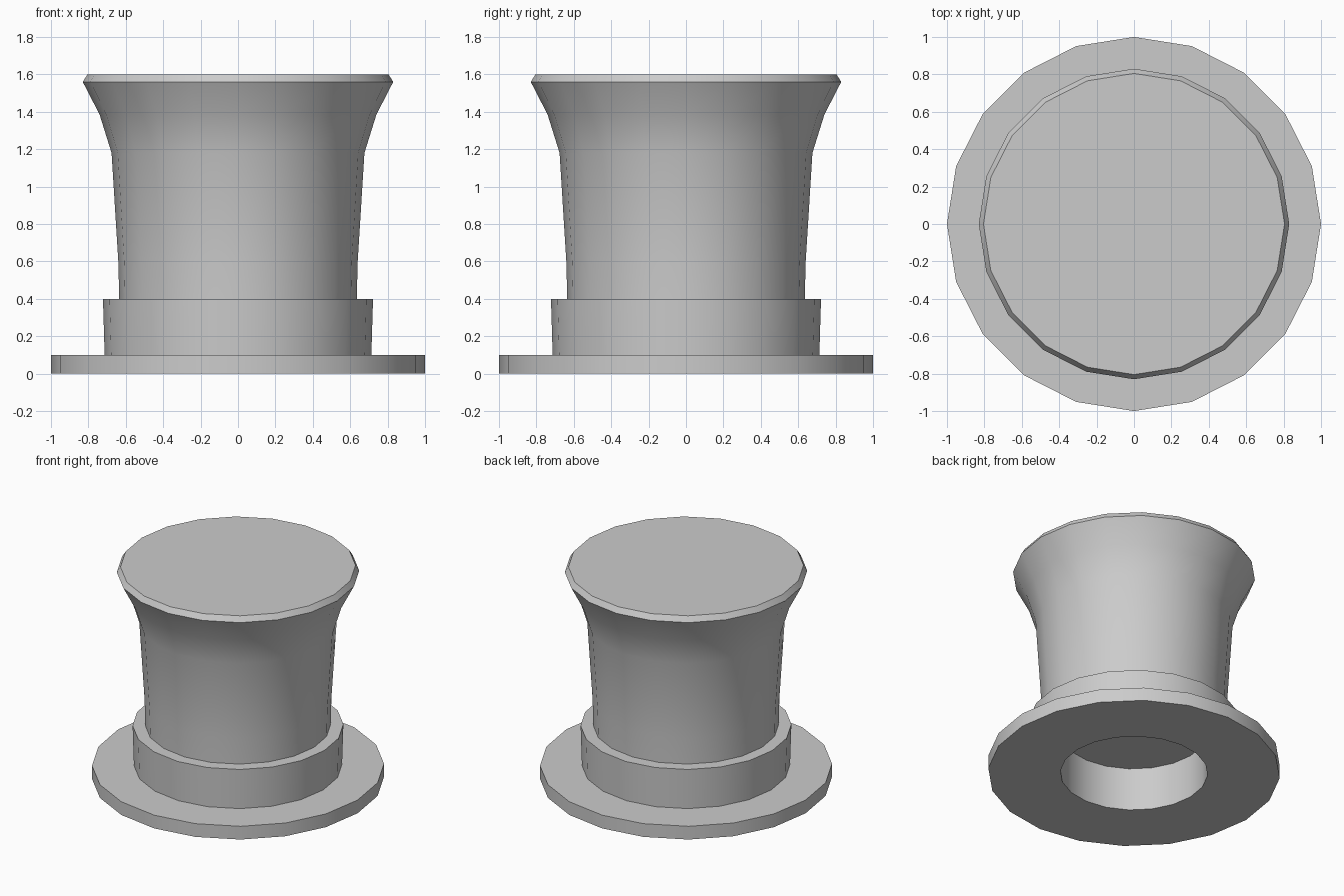
import bpy, bmesh, math

if "Cube" in bpy.data.objects:
    bpy.data.objects.remove(bpy.data.objects["Cube"])

SIDES = 20


def lathe(name, profile):
    """Spin a bottom-to-top (radius, height) profile; radius 0 at an end makes a flat cap."""
    bm = bmesh.new()
    rings = []
    for r, z in profile:
        if r == 0:
            continue
        rings.append([bm.verts.new((r * math.cos(2 * math.pi * i / SIDES),
                                    r * math.sin(2 * math.pi * i / SIDES), z))
                      for i in range(SIDES)])
    for a, b in zip(rings, rings[1:]):
        for i in range(SIDES):
            j = (i + 1) % SIDES
            bm.faces.new((a[i], a[j], b[j], b[i]))
    if profile[-1][0] == 0:
        bm.faces.new(rings[-1])
    if profile[0][0] == 0:
        bm.faces.new(rings[0][::-1])
    mesh = bpy.data.meshes.new(name)
    bm.to_mesh(mesh)
    bm.free()
    obj = bpy.data.objects.new(name, mesh)
    bpy.context.collection.objects.link(obj)
    bpy.ops.object.select_all(action='DESELECT')
    obj.select_set(True)
    bpy.context.view_layer.objects.active = obj
    bpy.ops.object.shade_smooth_by_angle(angle=math.radians(30))
    return obj


# Brim with the head opening and its recessed ceiling
lathe("brim", [(0, 0.325), (0.505, 0.325), (0.505, 0), (1, 0), (1, 0.1), (0.713, 0.1)])

# Band around the foot of the crown
lathe("hat_band", [(0.713, 0.1), (0.722, 0.4), (0.635, 0.4)])

# Flared crown with a bevelled rim and flat top
lathe("crown", [(0.635, 0.4), (0.64, 0.6), (0.676, 1.18), (0.74, 1.385),
                (0.83, 1.56), (0.805, 1.6), (0, 1.6)])
